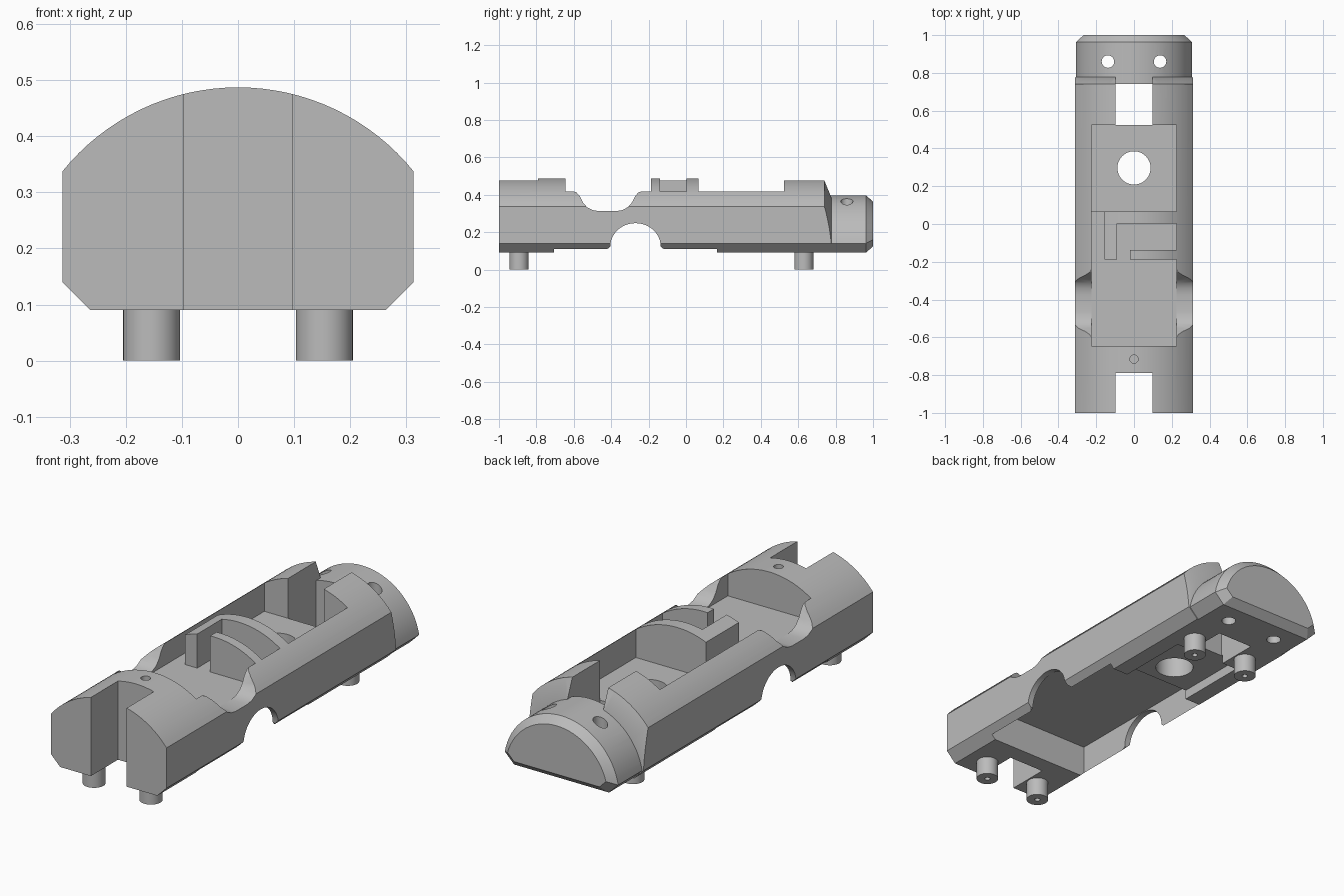
import bpy, bmesh, math
from mathutils import Matrix, Vector

cube = bpy.data.objects.get("Cube")
if cube:
    bpy.data.objects.remove(cube, do_unlink=True)

grey = bpy.data.materials.new("plain grey")
grey.use_nodes = True
grey.diffuse_color = (0.5, 0.5, 0.5, 1)
grey.node_tree.nodes["Principled BSDF"].inputs["Base Color"].default_value = (0.5, 0.5, 0.5, 1)

AXIS = 0.085   # height of the arc centre
HALF = 0.313   # half width of the block


def finish(name, bm):
    bmesh.ops.recalc_face_normals(bm, faces=bm.faces)
    mesh = bpy.data.meshes.new(name)
    bm.to_mesh(mesh)
    bm.free()
    obj = bpy.data.objects.new(name, mesh)
    bpy.context.collection.objects.link(obj)
    mesh.materials.append(grey)
    return obj


def loft(name, rings):
    """Skin equal-sized rings of 3D points and cap both ends."""
    bm = bmesh.new()
    loops = [[bm.verts.new(p) for p in ring] for ring in rings]
    n = len(loops[0])
    for a, b in zip(loops, loops[1:]):
        for i in range(n):
            bm.faces.new((a[i], a[(i + 1) % n], b[(i + 1) % n], b[i]))
    bm.faces.new(loops[0])
    bm.faces.new(loops[-1])
    return finish(name, bm)


def box(name, x, y, z):
    return loft(name, [[(x[0], y[0], h), (x[1], y[0], h), (x[1], y[1], h), (x[0], y[1], h)] for h in z])


def rod(name, x, y, z0, z1, r, segments=32):
    bm = bmesh.new()
    bmesh.ops.create_cone(bm, cap_ends=True, segments=segments, radius1=r, radius2=r, depth=z1 - z0,
                          matrix=Matrix.Translation((x, y, (z0 + z1) / 2)))
    return finish(name, bm)


def combine(target, tool, operation):
    mod = target.modifiers.new("combine", 'BOOLEAN')
    mod.operation, mod.object, mod.solver = operation, tool, 'EXACT'
    bpy.context.view_layer.objects.active = target
    bpy.ops.object.modifier_apply(modifier=mod.name)
    bpy.data.objects.remove(tool, do_unlink=True)


def section(radius, half, bottom, corner, y):
    """Arc-topped cross-section with chamfered lower corners."""
    limit = math.asin(min(1, half / radius)) if radius > half * 1.05 else math.acos((bottom + corner - AXIS) / radius)
    steps = 32
    arc = [(radius * math.sin(limit * (1 - 2 * i / steps)), y,
            AXIS + radius * math.cos(limit * (1 - 2 * i / steps))) for i in range(steps + 1)]
    side = arc[0][0]
    foot = side - corner
    sides = [(-side, y, bottom + corner)] if radius > half * 1.05 else []
    mirrored = [(side, y, bottom + corner)] if sides else []
    return arc + sides + [(-foot, y, bottom), (foot, y, bottom)] + mirrored


def side_cut(name, points):
    return loft(name, [[(x, y, z) for y, z in points] for x in (-0.5, 0.5)])


# Main block with a conical shoulder at the back
body = loft("body", [section(0.402, HALF, 0.09, 0.05, y) for y in (-1, 0.778)])
bm = bmesh.new()
back, front = 0.778, -1.2
bmesh.ops.create_cone(bm, cap_ends=True, segments=128, radius1=0.313 + (back - front) * 2.34, radius2=0.313,
                      depth=back - front,
                      matrix=Matrix.Translation((0, (back + front) / 2, AXIS)) @ Matrix.Rotation(-math.pi / 2, 4, 'X'))
combine(body, finish("shoulder", bm), 'INTERSECT')

# Slots, upper pockets (leaving the hooked rib standing) and lower recesses
pockets = [
    ((-0.097, 0.097), (-1.1, -0.79), (0, 0.6)),
    ((-0.097, 0.097), (0.525, 0.9), (0, 0.6)),
    ((-0.225, 0.225), (-0.645, -0.187), (0.31, 0.6)),
    ((-0.225, -0.155), (-0.2, 0.08), (0.31, 0.6)),
    ((-0.09, -0.02), (-0.2, -0.12), (0.31, 0.6)),
    ((-0.09, 0.225), (-0.138, 0.003), (0.31, 0.6)),
    ((-0.225, 0.225), (0.067, 0.525), (0.28, 0.6)),
    ((-0.283, 0.283), (-0.705, 0.165), (0, 0.25)),
    ((-0.18, 0.18), (0.15, 0.535), (0, 0.137)),
]
for spans in pockets:
    combine(body, box("pocket", *spans), 'DIFFERENCE')

# Rounded finger scoop on top of the side walls, flared at both ends
scoop = []
mid, depth = -0.42, 0.312
half_scoop = [(0.19, 0.6), (0.19, 0.421), (0.165, 0.412), (0.148, 0.392), (0.132, 0.36), (0.11, 0.334),
              (0.08, 0.318), (0.045, depth)]
scoop = [(mid - d, z) for d, z in half_scoop] + [(mid + d, z) for d, z in reversed(half_scoop)]
combine(body, side_cut("scoop", scoop), 'DIFFERENCE')

# Arch through the lower side walls
arch = [(-0.27 - 0.15, 0), (-0.27 - 0.15, 0.11)]
arch += [(-0.27 - 0.135 * math.cos(math.pi * i / 24), 0.122 + 0.126 * math.sin(math.pi * i / 24)) for i in range(25)]
arch += [(-0.27 + 0.15, 0.11), (-0.27 + 0.15, 0)]
combine(body, side_cut("arch", arch), 'DIFFERENCE')

# Rounded tail with a bevelled end
tail = loft("tail", [section(0.312, HALF, 0.09, 0.05, 0.742), section(0.312, HALF, 0.09, 0.05, 0.963),
                     section(0.277, HALF, 0.125, 0.035, 1.0)])
combine(body, tail, 'UNION')

# Round holes
combine(body, rod("round_hole", 0, 0.297, 0, 0.6, 0.088, 48), 'DIFFERENCE')
combine(body, rod("pin_hole", 0, -0.715, 0.38, 0.6, 0.022), 'DIFFERENCE')
for side in (-1, 1):
    combine(body, rod("tail_hole", side * 0.138, 0.86, 0, 0.6, 0.033), 'DIFFERENCE')

# Four peg feet, each with a small drilled hole
feet = []
for label, y in (("front", -0.893), ("rear", 0.63)):
    for side, x in (("right", -0.154), ("left", 0.154)):
        foot = rod(f"{label}_{side}_foot", x, y, 0, 0.095, 0.051)
        combine(foot, rod("drill", x, y, -0.1, 0.06, 0.013, 16), 'DIFFERENCE')
        feet.append(foot)

bpy.ops.object.select_all(action='DESELECT')
for obj in [body] + feet:
    obj.select_set(True)
bpy.context.view_layer.objects.active = body
bpy.ops.object.shade_smooth_by_angle(angle=math.radians(25))
